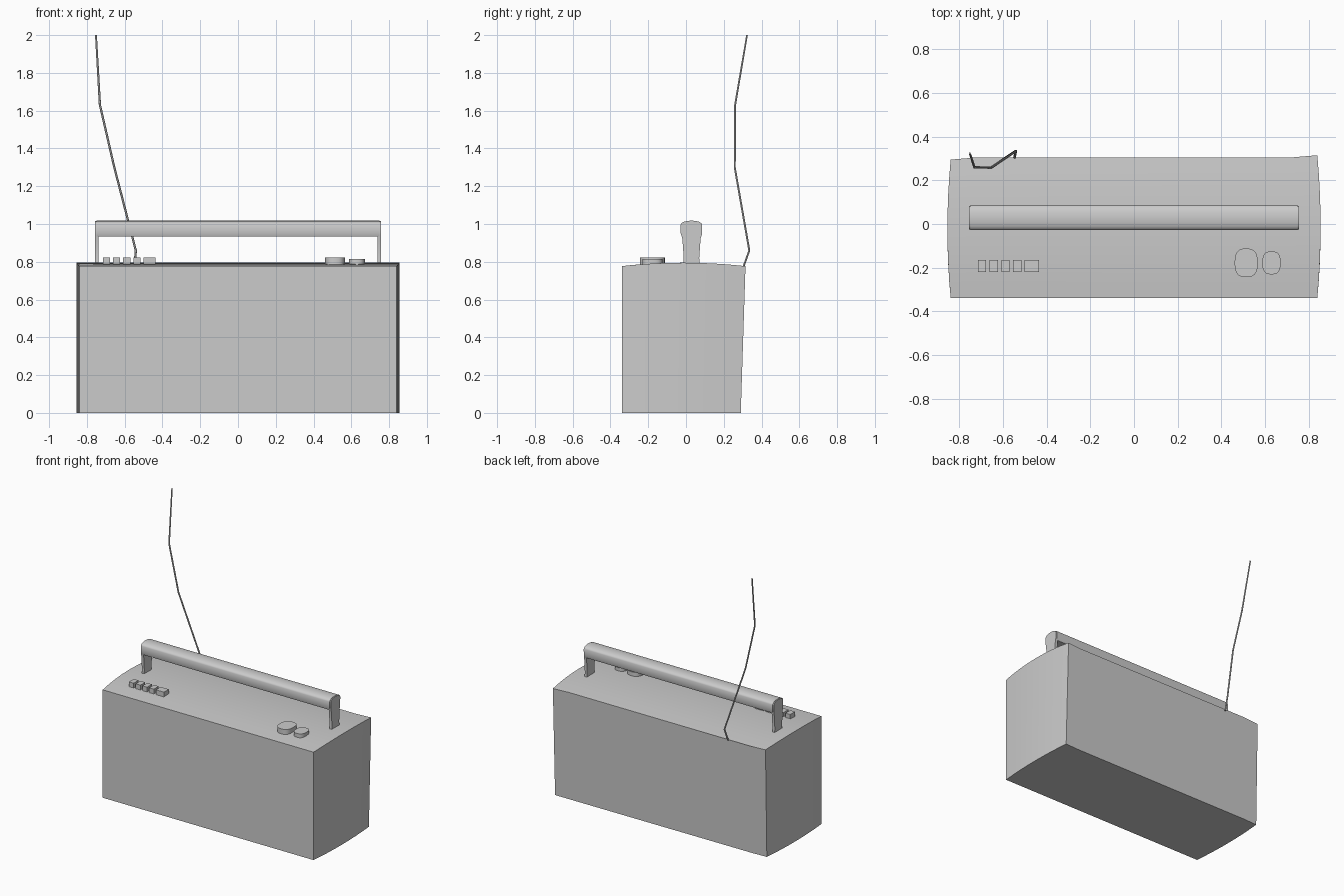
import bpy, bmesh, math
from mathutils import Vector

cube = bpy.data.objects.get("Cube")
if cube:
    bpy.data.objects.remove(cube, do_unlink=True)

grey = bpy.data.materials.new("plain grey")
grey.use_nodes = True
grey.diffuse_color = (0.6, 0.6, 0.6, 1)
grey.node_tree.nodes["Principled BSDF"].inputs["Base Color"].default_value = grey.diffuse_color


def finish(name, bm, smooth=True):
    bmesh.ops.recalc_face_normals(bm, faces=bm.faces)
    mesh = bpy.data.meshes.new(name)
    bm.to_mesh(mesh)
    bm.free()
    mesh.materials.append(grey)
    ob = bpy.data.objects.new(name, mesh)
    bpy.context.collection.objects.link(ob)
    if smooth:
        bpy.ops.object.select_all(action='DESELECT')
        ob.select_set(True)
        bpy.context.view_layer.objects.active = ob
        bpy.ops.object.shade_smooth_by_angle(angle=math.radians(35))
    return ob


def loft(name, rings, smooth=True):
    """Skin equal-length closed rings and cap both ends."""
    bm = bmesh.new()
    rows = [[bm.verts.new(p) for p in ring] for ring in rings]
    n = len(rows[0])
    for a, b in zip(rows, rows[1:]):
        for i in range(n):
            j = (i + 1) % n
            bm.faces.new((a[i], a[j], b[j], b[i]))
    bm.faces.new(rows[0])
    bm.faces.new(rows[-1])
    return finish(name, bm, smooth)


def extrude_x(name, profile, x0, x1):
    return loft(name, [[(x, y, z) for y, z in profile] for x in (x0, x1)])


# Case: crowned top, bowed ends, back leaning outward
steps = 8
columns = (-1, -0.86, 0.86, 1)
rings = []
for k in range(steps + 1):
    t = k / steps
    bow = 1 - (2 * t - 1) ** 2
    half = 0.84 + 0.015 * bow
    top_z = 0.777 + 0.018 * bow
    bottom, top = [], []
    for c in columns:
        skew = 0.01 * c if abs(c) == 1 else 0
        bottom.append((c * half, -0.34 + t * (0.625 + skew / 2), 0))
        top.append((c * half, -0.34 + t * (0.645 + skew), top_z))
    rings.append(bottom + top[::-1])
loft("radio_case", rings)

# Carrying handle: rounded grip and two shaped end plates
arc = [(0.029 + 0.057 * math.cos(a), 0.996 + 0.022 * math.sin(a))
       for a in [math.pi * i / 8 for i in range(9)]]
grip = arc + [(-0.028, 0.95), (-0.023, 0.935), (0.081, 0.935), (0.086, 0.95)]
extrude_x("handle_grip", grip, -0.75, 0.75)
plate = [(0.029 + (y - 0.029) * 0.94, z - 0.002) for y, z in arc]
plate += [(-0.024, 0.945), (-0.019, 0.92), (-0.012, 0.82), (-0.016, 0.78),
          (0.074, 0.78), (0.07, 0.82), (0.077, 0.92), (0.082, 0.945)]
for side, name in ((1, "left_handle_leg"), (-1, "right_handle_leg")):
    extrude_x(name, plate, side * 0.738, side * 0.757)

# Row of push buttons, the last one wider
for i in range(5):
    x0 = -0.715 + i * 0.0535
    x1 = x0 + (0.065 if i == 4 else 0.038)
    ring = [(x0, -0.22), (x1, -0.22), (x1, -0.165), (x0, -0.165)]
    loft(f"push_button_{i + 1}", [[(x, y, z) for x, y in ring] for z in (0.775, 0.822)], False)


# Two squarish round knobs
def knob(name, cx, rx, ry, top):
    def ring(z):
        pts = []
        for i in range(24):
            a = math.tau * i / 24
            c, s = math.cos(a), math.sin(a)
            pts.append((cx + rx * math.copysign(abs(c) ** 0.75, c),
                        -0.178 + ry * math.copysign(abs(s) ** 0.75, s), z))
        return pts
    loft(name, [ring(0.775), ring(top)])


knob("large_knob", 0.514, 0.053, 0.066, 0.822)
knob("small_knob", 0.63, 0.042, 0.053, 0.815)

# Bent wire aerial
path = [Vector(p) for p in ((-0.548, 0.303, 0.77), (-0.541, 0.335, 0.86),
                            (-0.655, 0.258, 1.3), (-0.731, 0.26, 1.63),
                            (-0.752, 0.323, 2.0))]
rings = []
for i, p in enumerate(path):
    r = 0.006 if i < 4 else 0.005
    rings.append([(p.x + r * math.cos(a), p.y + r * math.sin(a), p.z)
                  for a in [math.tau * k / 6 for k in range(6)]])
loft("aerial", rings)
